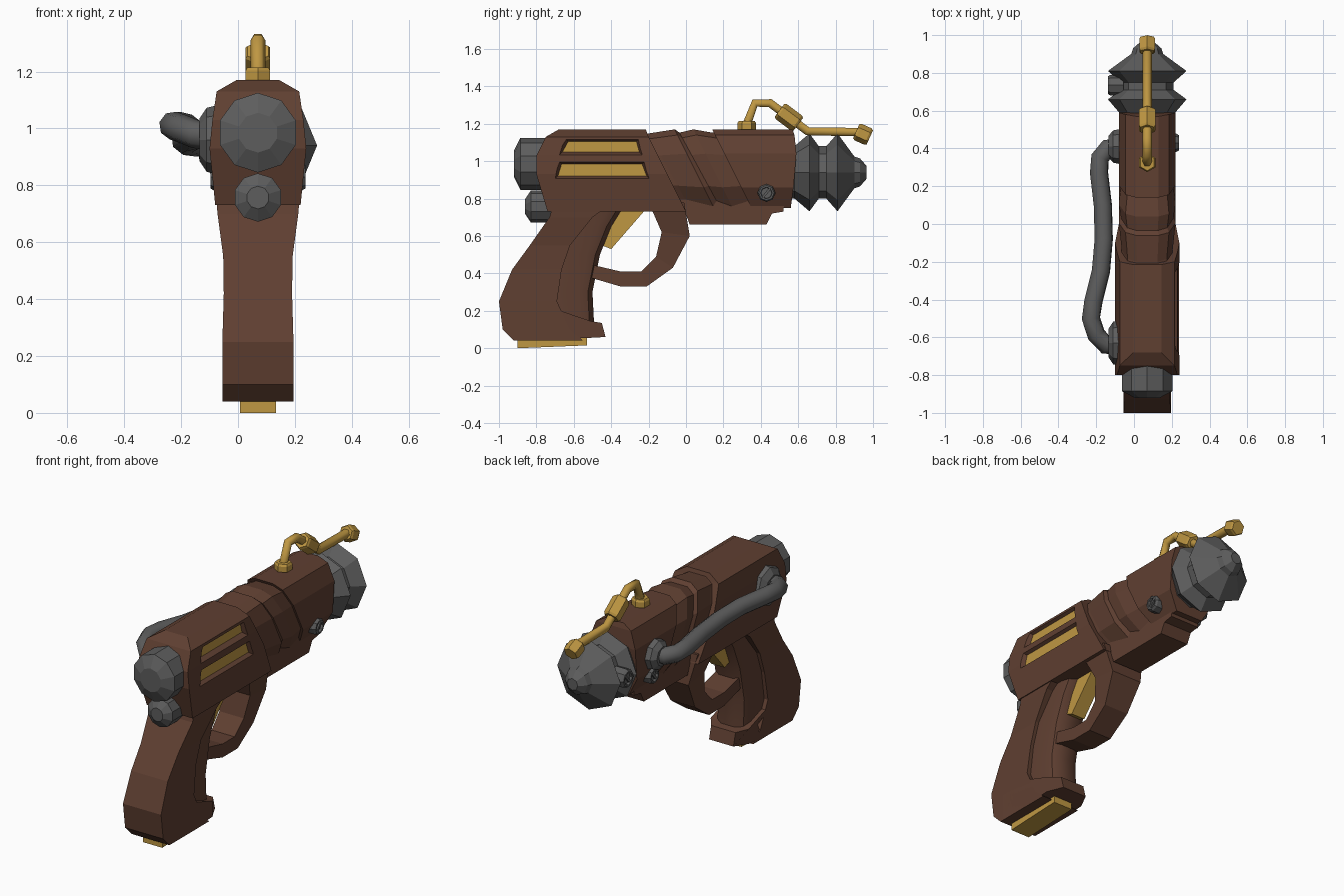
import bpy, bmesh
from math import cos, sin, pi, radians
from mathutils import Vector

cube = bpy.data.objects.get("Cube")
if cube:
    bpy.data.objects.remove(cube, do_unlink=True)

CX = 0.07  # centre plane of the body


def material(name, rgb):
    m = bpy.data.materials.new(name)
    m.use_nodes = True
    m.diffuse_color = (*rgb, 1)
    m.node_tree.nodes["Principled BSDF"].inputs["Base Color"].default_value = (*rgb, 1)
    return m


BROWN = material("brown_casing", (0.115, 0.05, 0.031))
GOLD = material("brass", (0.52, 0.31, 0.055))
GREY = material("grey_metal", (0.11, 0.11, 0.11))


def add_object(name, mesh, mat, smooth=0):
    ob = bpy.data.objects.new(name, mesh)
    bpy.context.collection.objects.link(ob)
    mesh.materials.clear()
    mesh.materials.append(mat)
    if smooth:
        bpy.ops.object.select_all(action="DESELECT")
        ob.select_set(True)
        bpy.context.view_layer.objects.active = ob
        bpy.ops.object.shade_smooth_by_angle(angle=radians(smooth))
    return ob


def loft(name, rings, mat, smooth=0):
    """Skin equal rings; close both ends with strips joining the ring's halves."""
    bm = bmesh.new()
    vs = [[bm.verts.new(p) for p in ring] for ring in rings]
    n = len(vs[0])
    for a, b in zip(vs, vs[1:]):
        for i in range(n):
            j = (i + 1) % n
            bm.faces.new((a[i], a[j], b[j], b[i]))
    for ring in (vs[0], vs[-1]):
        for i in range(n // 2 - 1):
            bm.faces.new((ring[i], ring[i + 1], ring[n - 2 - i], ring[n - 1 - i]))
    bmesh.ops.recalc_face_normals(bm, faces=bm.faces[:])
    mesh = bpy.data.meshes.new(name)
    bm.to_mesh(mesh)
    bm.free()
    return add_object(name, mesh, mat, smooth)


def prism(name, profile, half, mat, cx=CX):
    """Extrude a (y, z) profile across x; half is one width or one per point."""
    halves = half if isinstance(half, list) else [half] * len(profile)
    bm = bmesh.new()
    sides = [[bm.verts.new((cx + s * h, y, z)) for (y, z), h in zip(profile, halves)]
             for s in (-1, 1)]
    for side in sides:
        bm.faces.new(side)
    n = len(profile)
    for i in range(n):
        j = (i + 1) % n
        bm.faces.new((sides[0][i], sides[0][j], sides[1][j], sides[1][i]))
    bmesh.ops.recalc_face_normals(bm, faces=bm.faces[:])
    mesh = bpy.data.meshes.new(name)
    bm.to_mesh(mesh)
    bm.free()
    return add_object(name, mesh, mat)


def lathe(name, profile, origin, axis, sides, mat, smooth=0):
    """Turn a (distance, radius) profile about an axis."""
    axis = Vector(axis).normalized()
    u = Vector((0, 0, 1)) if abs(axis.z) < 0.9 else Vector((0, 1, 0))
    u = (u - axis * u.dot(axis)).normalized()
    v = axis.cross(u)
    rings = []
    for t, r in profile:
        angles = [2 * pi * i / sides for i in range(sides)]
        rings.append([Vector(origin) + axis * t + (u * cos(a) + v * sin(a)) * r for a in angles])
    return loft(name, rings, mat, smooth)


def tube(name, points, radius, resolution, mat, smooth=0):
    curve = bpy.data.curves.new(name, "CURVE")
    curve.dimensions = "3D"
    curve.bevel_depth = radius
    curve.bevel_resolution = resolution
    curve.use_fill_caps = True
    spline = curve.splines.new("POLY")
    spline.points.add(len(points) - 1)
    for p, co in zip(spline.points, points):
        p.co = (*co, 1)
    helper = bpy.data.objects.new("tube_helper", curve)
    bpy.context.collection.objects.link(helper)
    deps = bpy.context.evaluated_depsgraph_get()
    mesh = bpy.data.meshes.new_from_object(helper.evaluated_get(deps))
    bpy.data.objects.remove(helper, do_unlink=True)
    return add_object(name, mesh, mat, smooth)


def body_ring(section, ys, scale=1.0, mid=0.95):
    """Mirrored cross-section; ys gives the depth of each section point."""
    left = [(CX - h * scale, y, mid + (z - mid) * scale) for (h, z), y in zip(section, ys)]
    return left + [(2 * CX - x, y, z) for x, y, z in reversed(left)]


# Receiver with slanted front
rear_section = [(.15, .73), (.17, .93), (.16, 1.03), (.145, 1.13), (.075, 1.17)]
receiver = loft("receiver", [
    body_ring(rear_section, [-.74, -.8, -.8, -.75, -.68]),
    body_ring(rear_section, [0, -.1, -.15, -.2, -.215])], BROWN)

# Recessed side vents with brass plates: bottom z, top z, bottom ys, top ys, floor x
vents = {"upper": (1.05, 1.105, (-.66, -.25), (-.63, -.265), .197),
         "lower": (.92, .985, (-.685, -.21), (-.665, -.235), .212)}
for label, (z0, z1, low, high, x) in vents.items():
    def vent_ring(at, grow):
        return [(at, low[0] - grow, z0 - grow), (at, high[0] - grow, z1 + grow),
                (at, high[1] + grow, z1 + grow), (at, low[1] + grow, z0 - grow)]
    cutter = loft("vent_cutter", [vent_ring(x, 0), vent_ring(x + .06, .03)], BROWN)
    cutter.hide_render = True
    mod = receiver.modifiers.new("vent", "BOOLEAN")
    mod.operation = "DIFFERENCE"
    mod.solver = "EXACT"
    mod.object = cutter
    bpy.context.view_layer.objects.active = receiver
    bpy.ops.object.modifier_apply(modifier=mod.name)
    bpy.data.objects.remove(cutter, do_unlink=True)
    loft(label + "_vent_plate", [vent_ring(x - .004, 0), vent_ring(x + .004, 0)], GOLD)

# Slanted ribs and front housing
front_section = [(.09, .75), (.15, .86), (.15, 1.04), (.115, 1.14), (.06, 1.17)]
slant = [(1.17 - z) * .5 for h, z in front_section]
ribs = [(-.26, .9), (-.2, .9), (-.06, 1), (-.035, .92), (.04, 1), (.14, .92), (.2, .92)]
loft("slanted_ribs", [body_ring(front_section, [y + s for s in slant], k) for y, k in ribs], BROWN)
loft("front_housing", [
    body_ring(front_section, [.14 + s for s in slant]),
    body_ring(front_section, [.56, .575, .59, .58, .57])], BROWN)
prism("lower_rail", [(-.03, .8), (.02, .66), (.43, .66), (.46, .72), (.52, .73), (.53, .8)], .095, BROWN)

# Grip: wide rear, narrower rounded front, flared foot
grip_rows = [(.04, -.92, -.55, .125), (.1, -.98, -.62, .125), (.25, -1, -.69, .125),
             (.42, -.93, -.665, .12), (.55, -.835, -.62, .122), (.7, -.73, -.5, .142),
             (.8, -.7, -.36, .15)]
loft("grip_rear", [[(CX - h, b, z), (CX - h, f, z), (CX + h, f, z), (CX + h, b, z)]
                   for z, b, f, h in grip_rows], BROWN)
front_rows = [(.1, -.49), (.3, -.5), (.5, -.46), (.65, -.4), (.78, -.32)]
grip_plan = [(.1, -.25), (.1, -.07), (.085, -.025), (.045, 0)]
loft("grip_front", [[(CX - h, f + d, z) for h, d in grip_plan] +
                    [(CX + h, f + d, z) for h, d in reversed(grip_plan)]
                    for z, f in front_rows], BROWN, 35)
prism("grip_foot", [(-.9, .04), (-.52, .055), (-.43, .06), (-.45, .135), (-.51, .145), (-.67, .2), (-.9, .2)],
      [.125, .125, .08, .08, .125, .125, .125], BROWN)
prism("base_plate", [(-.9, 0), (-.53, .015), (-.53, .07), (-.9, .06)], .063, GOLD)

# Trigger and guard: outer edge, inner edge, half width
guard = [((-.01, .78), (-.2, .78), .14), ((.02, .6), (-.13, .62), .1),
         ((-.07, .43), (-.16, .49), .08), ((-.21, .33), (-.24, .41), .075),
         ((-.35, .33), (-.35, .41), .075), ((-.52, .38), (-.52, .45), .075)]
loft("trigger_guard", [[(CX - h, *i), (CX - h, *o), (CX + h, *o), (CX + h, *i)]
                       for o, i, h in guard], BROWN)
prism("trigger", [(-.36, .76), (-.2, .76), (-.4, .53), (-.45, .55), (-.4, .66)], .045, GOLD)

# Rear caps
lathe("upper_rear_cap", [(0, .07), (.035, .14), (.24, .14)], (CX, -.92, .985), (0, 1, 0), 10, GREY)
lathe("lower_rear_cap", [(0, .04), (.03, .085), (.25, .085)], (CX, -.86, .757), (0, 1, 0), 10, GREY)

# Ridged muzzle
lathe("muzzle", [(.5, .14), (.58, .14), (.66, .208), (.71, .14), (.75, .14), (.81, .208),
                 (.9, .085), (.93, .075), (.965, .035)], (CX, 0, .94), (0, 1, 0), 8, GREY)

# Slotted bolts: outer face x, y, z, side, radius
bolts = {"left_housing": (.215, .43, .83, 1, .048), "right_housing": (-.075, .43, .83, -1, .048),
         "right_muzzle": (-.115, .735, .94, -1, .055)}
for label, (x, y, z, side, r) in bolts.items():
    lathe(label + "_bolt", [(-.06, r), (.01, r), (.022, r * .85), (.022, r * .65), (.008, r * .6)],
          (x, y, z), (side, 0, 0), 8, GREY)
    prism(label + "_bolt_bar", [(y - .025, z - .02), (y - .015, z - .028),
                                (y + .025, z + .02), (y + .015, z + .028)],
          .006, GREY, x + side * .012)

# Side hose with collars
hose = [(-.06, -.64, .97), (-.15, -.64, .98), (-.2, -.585, 1), (-.228, -.5, 1.01), (-.215, -.41, 1.01),
        (-.175, -.25, 1), (-.16, -.08, .985), (-.165, .1, .97), (-.185, .27, .96), (-.18, .35, .955),
        (-.14, .4, .95), (-.05, .41, .95)]
tube("side_hose", hose, .05, 2, GREY, 50)
for label, y, z, r in (("rear", -.63, .96, .125), ("front", .41, .95, .095)):
    lathe(label + "_hose_collar", [(0, r), (.05, r * .9), (.075, r * .6)],
          (-.06, y, z), (-1, 0, 0), 8, GREY)

# Brass pipe over the muzzle with hexagonal nuts
pipe = [(.325, 1.16), (.33, 1.21), (.368, 1.31), (.45, 1.31), (.55, 1.235), (.65, 1.16), (.93, 1.155)]
tube("top_pipe", [(CX, y, z) for y, z in pipe], .026, 1, GOLD)
for label, y, z, axis, length, r in (("base", .325, 1.16, (0, 0, 1), .055, .05),
                                     ("middle", .5, 1.272, (0, .1, -.075), .125, .05),
                                     ("end", .91, 1.16, (0, .1, -.045), .08, .048)):
    lathe(label + "_pipe_nut", [(0, r * .85), (.012, r), (length - .012, r), (length, r * .85)],
          (CX, y, z), axis, 6, GOLD)
